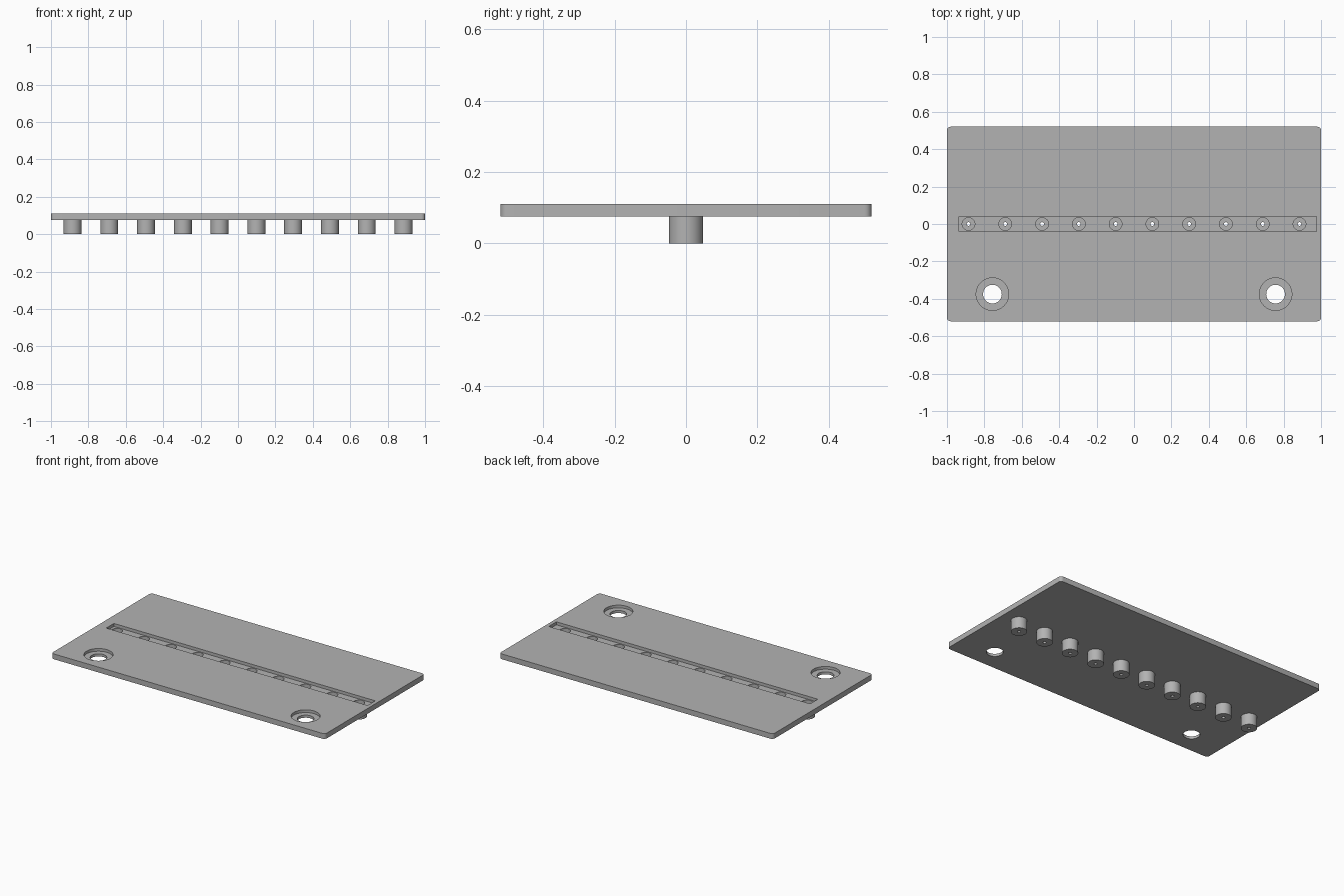
import bpy, bmesh
from math import pi, cos, sin, radians

old = bpy.data.objects.get("Cube")
if old:
    bpy.data.objects.remove(old)

grey = bpy.data.materials.new("light grey")
grey.use_nodes = True
grey.diffuse_color = (0.45, 0.45, 0.45, 1)
grey.node_tree.nodes["Principled BSDF"].inputs["Base Color"].default_value = (0.45, 0.45, 0.45, 1)

BOTTOM, TOP = 0.075, 0.11
CHANNEL_FLOOR = 0.09
PEG_R, BORE_R, PIN_R = 0.048, 0.034, 0.01
PEG_XS = [-0.885 + i * 1.77 / 9 for i in range(10)]


def finish(name, bm):
    bmesh.ops.recalc_face_normals(bm, faces=bm.faces[:])
    mesh = bpy.data.meshes.new(name)
    bm.to_mesh(mesh)
    bm.free()
    obj = bpy.data.objects.new(name, mesh)
    bpy.context.collection.objects.link(obj)
    mesh.materials.append(grey)
    return obj


def box(name, x0, x1, y, z0, z1, round_r=0):
    """Box with optionally rounded vertical edges."""
    bm = bmesh.new()
    bmesh.ops.create_cube(bm, size=1)
    for v in bm.verts:
        v.co.x = x0 if v.co.x < 0 else x1
        v.co.y = y if v.co.y > 0 else -y
        v.co.z = z0 if v.co.z < 0 else z1
    if round_r:
        upright = [e for e in bm.edges
                   if abs(e.verts[0].co.z - e.verts[1].co.z) > 0.01]
        bmesh.ops.bevel(bm, geom=upright, offset=round_r, segments=6,
                        profile=0.5, affect='EDGES')
    return finish(name, bm)


def lathe(name, profile, x, y, sides=48):
    """Spin a closed (radius, height) profile into a ring-shaped solid."""
    bm = bmesh.new()
    rings = [[bm.verts.new((x + r * cos(2 * pi * i / sides),
                            y + r * sin(2 * pi * i / sides), z))
              for r, z in profile] for i in range(sides)]
    n = len(profile)
    for i in range(sides):
        a, b = rings[i], rings[(i + 1) % sides]
        for j in range(n):
            k = (j + 1) % n
            bm.faces.new((a[j], b[j], b[k], a[k]))
    return finish(name, bm)


def cylinder(name, x, y, r, z0, z1, sides=48):
    bm = bmesh.new()
    bmesh.ops.create_cone(bm, cap_ends=True, segments=sides, radius1=r,
                          radius2=r, depth=z1 - z0)
    bmesh.ops.translate(bm, verts=bm.verts[:], vec=(x, y, (z0 + z1) / 2))
    return finish(name, bm)


def smooth(obj):
    bpy.ops.object.select_all(action='DESELECT')
    obj.select_set(True)
    bpy.context.view_layer.objects.active = obj
    bpy.ops.object.shade_smooth_by_angle(angle=radians(30))


# Flat plate with rounded corners
plate = box("plate", -1, 1, 0.52, BOTTOM, TOP, 0.02)

# Long channel, counterbored screw holes and bores above each peg
cutters = [box("channel_cutter", -0.935, 0.975, 0.04, CHANNEL_FLOOR, TOP + 0.1)]
for x in (-0.757, 0.757):
    cutters.append(cylinder("counterbore_cutter", x, -0.375, 0.087, 0.092, TOP + 0.1))
    cutters.append(cylinder("screw_hole_cutter", x, -0.375, 0.05, 0, TOP + 0.05))
for x in PEG_XS:
    cutters.append(cylinder("bore_cutter", x, 0, BORE_R, 0, 0.1))

for cutter in cutters:
    cutter.hide_render = True
    mod = plate.modifiers.new("cut", 'BOOLEAN')
    mod.operation, mod.solver, mod.object = 'DIFFERENCE', 'EXACT', cutter
    bpy.context.view_layer.objects.active = plate
    bpy.ops.object.modifier_apply(modifier=mod.name)
    bpy.data.objects.remove(cutter)
smooth(plate)

# Row of hollow pegs with a pinhole through each floor
FLOOR = 0.02
cup = [(PIN_R, 0), (PEG_R, 0), (PEG_R, BOTTOM), (BORE_R, BOTTOM),
       (BORE_R, FLOOR), (PIN_R, FLOOR)]
for i, x in enumerate(PEG_XS):
    smooth(lathe(f"peg_{i + 1}", cup, x, 0))
